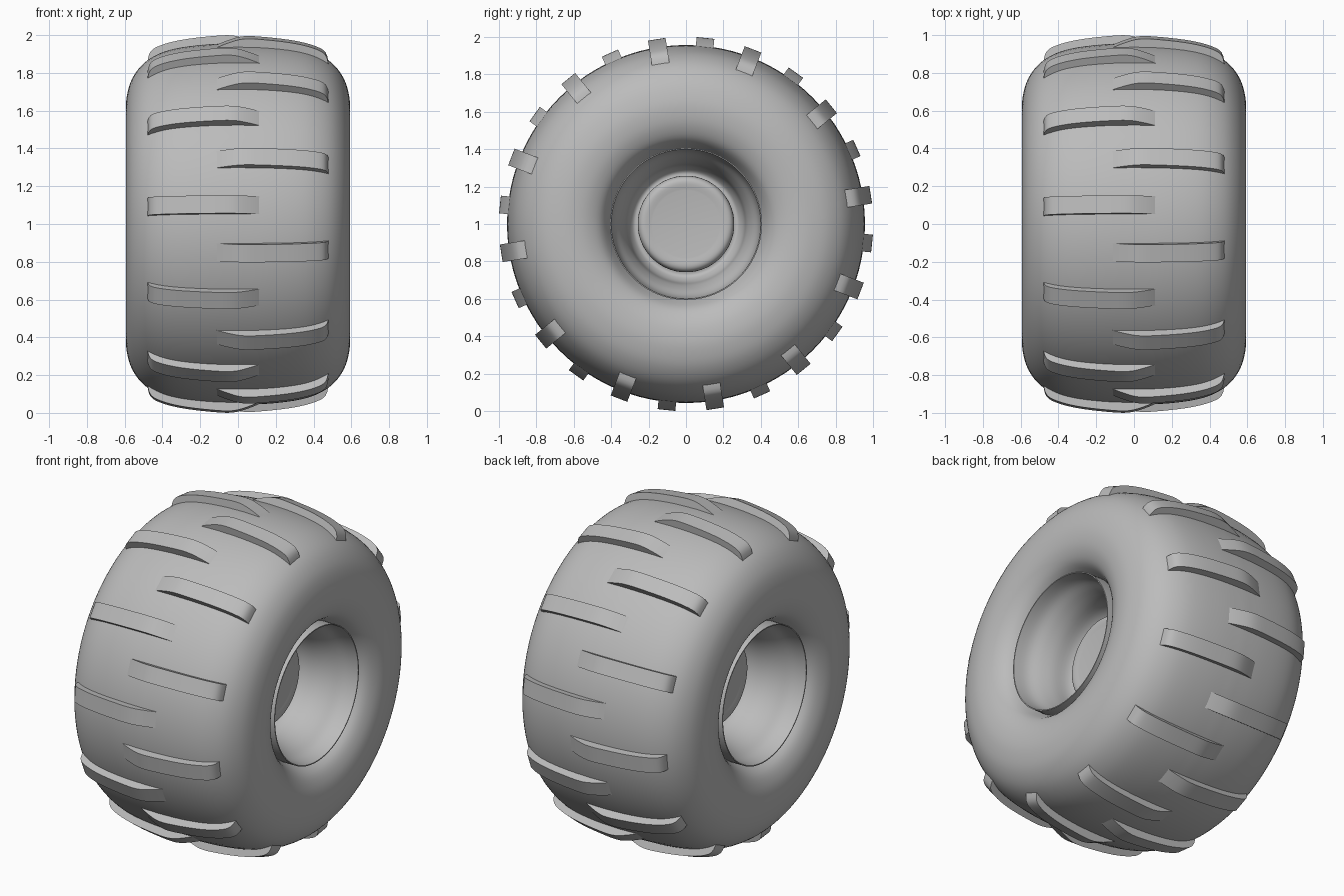
import bpy, bmesh, math
from mathutils import Matrix

cube = bpy.data.objects.get("Cube")
if cube:
    bpy.data.objects.remove(cube, do_unlink=True)

grey = bpy.data.materials.new("rubber_grey")
grey.use_nodes = True
colour = (0.5, 0.5, 0.5, 1)
grey.diffuse_color = colour
grey.node_tree.nodes["Principled BSDF"].inputs["Base Color"].default_value = colour


def finish(bm, name, angle):
    """Turn a bmesh into a grey object raised to stand on the floor."""
    bmesh.ops.recalc_face_normals(bm, faces=bm.faces)
    mesh = bpy.data.meshes.new(name)
    bm.to_mesh(mesh)
    bm.free()
    mesh.materials.append(grey)
    obj = bpy.data.objects.new(name, mesh)
    bpy.context.collection.objects.link(obj)
    obj.location.z = 1
    bpy.ops.object.select_all(action='DESELECT')
    obj.select_set(True)
    bpy.context.view_layer.objects.active = obj
    bpy.ops.object.shade_smooth_by_angle(angle=math.radians(angle))
    return obj


def smooth_path(pts, steps=4):
    """Catmull-Rom curve through the points."""
    ext = [pts[0]] + pts + [pts[-1]]
    out = []
    for a, b, c, d in zip(ext, ext[1:], ext[2:], ext[3:]):
        for i in range(steps):
            t = i / steps
            out.append(tuple(0.5 * (2*q + (r - p)*t + (2*p - 5*q + 4*r - s)*t*t
                                    + (3*q - p - 3*r + s)*t**3)
                             for p, q, r, s in zip(a, b, c, d)))
    return out + [pts[-1]]


def lathe(name, path, angle=40, segments=96):
    """Spin an (x, radius) path around the x axle."""
    bm = bmesh.new()
    verts = [bm.verts.new((x, 0, r)) for x, r in path]
    edges = [bm.edges.new(pair) for pair in zip(verts, verts[1:])]
    bmesh.ops.spin(bm, geom=verts + edges, axis=(1, 0, 0), cent=(0, 0, 0),
                   angle=math.tau, steps=segments, use_merge=True)
    bmesh.ops.remove_doubles(bm, verts=bm.verts, dist=0.0005)
    return finish(bm, name, angle)


# Tyre carcass, mirrored about its centre plane
half = smooth_path([(0, .957), (.15, .952), (.3, .935), (.41, .905), (.5, .85),
                    (.56, .77), (.588, .68), (.592, .6), (.575, .52),
                    (.53, .45), (.44, .4)])
lathe("tyre", [(-x, r) for x, r in reversed(half)] + half[1:])

# Dished rim and hub on each side
dish = smooth_path([(.53, .4), (.45, .385), (.38, .35), (.31, .325),
                    (.22, .31), (.17, .28), (.17, .25)])
hub = smooth_path([(.17, .25), (.2, .258), (.235, .25), (.25, .225), (.245, .18)])
for side, label in ((1, "left"), (-1, "right")):
    path = [(.42, .406), (.53, .406)] + dish + hub[1:] + [(.245, 0)]
    lathe(label + "_rim", [(side * x, r) for x, r in path])

# Tread lugs: one curved profile, staggered between the two sides
top = smooth_path([(-.14, .94), (-.06, .975), (.03, .999), (.15, .994),
                   (.3, .975), (.41, .946), (.465, .91), (.482, .84)])
lug = top + [(.4, .84), (-.12, .9)]
width, count = .095, 12
for side, label, start in ((1, "left", 9), (-1, "right", 24)):
    bm = bmesh.new()
    for i in range(count):
        face = bm.faces.new([bm.verts.new((side * x, r, -width / 2)) for x, r in lug])
        ext = bmesh.ops.extrude_face_region(bm, geom=[face])["geom"]
        moved = [g for g in ext if isinstance(g, bmesh.types.BMVert)]
        bmesh.ops.translate(bm, vec=(0, 0, width), verts=moved)
        turn = Matrix.Rotation(math.radians(start + i * 360 / count), 3, 'X')
        bmesh.ops.rotate(bm, cent=(0, 0, 0), matrix=turn,
                         verts=list(face.verts) + moved)
    finish(bm, label + "_tread_lugs", 40)
